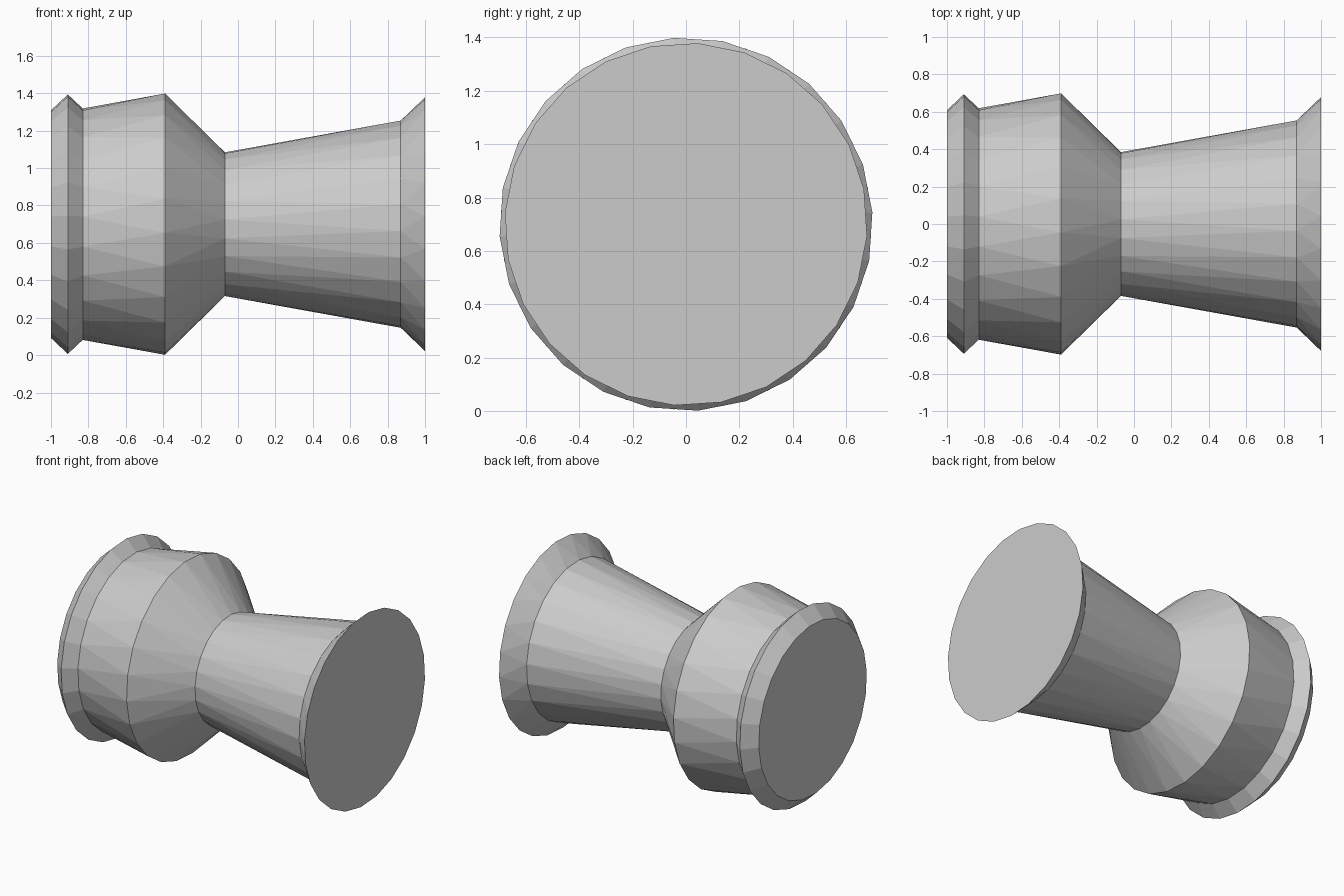
import bpy, bmesh, math

cube = bpy.data.objects.get("Cube")
if cube:
    bpy.data.objects.remove(cube, do_unlink=True)

SIDES = 24
STEP = 2 * math.pi / SIDES
AXIS_Z = 0.70

# Profile along x: position, radius, and whether the ring is turned half a step
PROFILE = [
    (-1.00, 0.61, False),
    (-0.91, 0.695, False),
    (-0.83, 0.62, False),
    (-0.39, 0.70, True),
    (-0.07, 0.385, False),
    (0.87, 0.555, True),
    (1.00, 0.68, False),
]

grey = bpy.data.materials.new("plain grey")
grey.use_nodes = True
colour = (0.6, 0.6, 0.6, 1)
grey.diffuse_color = colour
grey.node_tree.nodes["Principled BSDF"].inputs["Base Color"].default_value = colour


def add_ring(bm, x, radius, turned):
    phase = STEP * (0.25 if turned else 0.75)
    angles = [phase + i * STEP for i in range(SIDES)]
    return [bm.verts.new((x, radius * math.cos(a), AXIS_Z + radius * math.sin(a)))
            for a in angles]


def join_rings(bm, a, a_turned, b, b_turned):
    for i in range(SIDES):
        j = (i + 1) % SIDES
        if a_turned == b_turned:
            bm.faces.new((a[i], a[j], b[j], b[i]))
        else:
            # Staggered rings meet in alternating triangles
            early, late = (a, b) if a_turned else (b, a)
            bm.faces.new((early[i], early[j], late[i]))
            bm.faces.new((late[i], late[j], early[j]))


# Turned spool body with closed ends
bm = bmesh.new()
rings = [add_ring(bm, *row) for row in PROFILE]
for k in range(len(rings) - 1):
    join_rings(bm, rings[k], PROFILE[k][2], rings[k + 1], PROFILE[k + 1][2])
bm.faces.new(rings[0])
bm.faces.new(rings[-1])
bmesh.ops.recalc_face_normals(bm, faces=bm.faces)

mesh = bpy.data.meshes.new("spool_body")
bm.to_mesh(mesh)
bm.free()
mesh.materials.append(grey)
spool = bpy.data.objects.new("spool_body", mesh)
bpy.context.collection.objects.link(spool)
